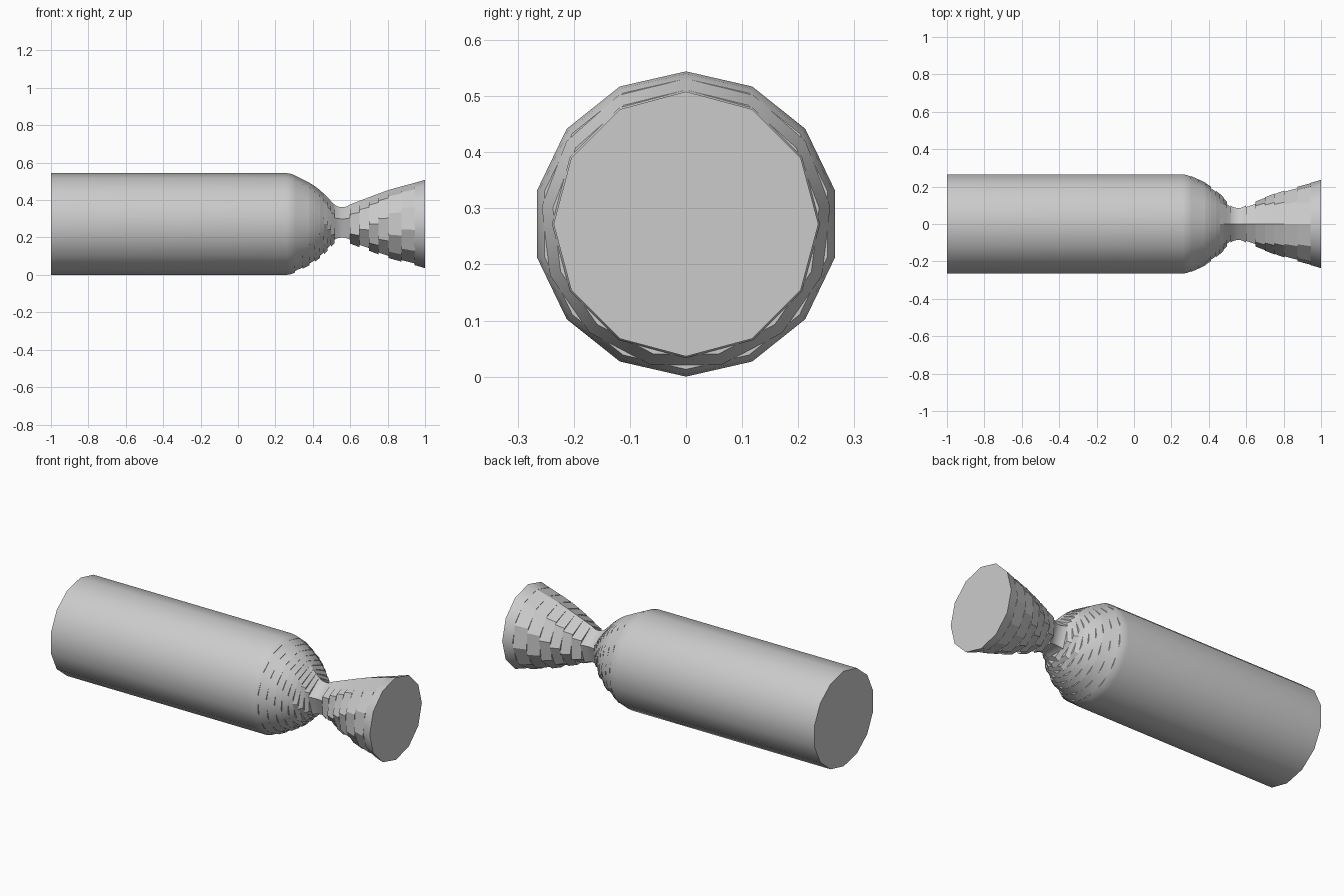
import bpy, bmesh, math

cube = bpy.data.objects.get("Cube")
if cube:
    bpy.data.objects.remove(cube)

AXIS_Z = 0.272
SIDES_PER_RADIUS = 52

grey = bpy.data.materials.new("plain_grey")
grey.use_nodes = True
colour = (0.6, 0.6, 0.6, 1)
grey.diffuse_color = colour
grey.node_tree.nodes["Principled BSDF"].inputs["Base Color"].default_value = colour

# Profiles as (x, radius) along the axis
tank = [(-1, .272), (.26, .272), (.285, .268), (.305, .259)]
dome = [(.305, .259), (.345, .239), (.383, .220), (.412, .201), (.438, .181),
        (.459, .162), (.478, .143), (.496, .124), (.515, .105)]
throat = [(.515, .105), (.53, .095), (.55, .09), (.57, .09), (.585, .096), (.6, .105)]
bell = [(.6, .105), (.65, .124), (.7, .143), (.75, .162), (.805, .182),
        (.873, .201), (.945, .220), (1, .236)]


def section(name, points):
    """Closed turned segment, its side count following its mean radius."""
    mean = sum(r for x, r in points) / len(points)
    n = round(mean * SIDES_PER_RADIUS)
    bm = bmesh.new()
    rings = []
    for x, r in points:
        angles = [math.tau * i / n for i in range(n)]
        rings.append([bm.verts.new((x, r * math.sin(a), AXIS_Z + r * math.cos(a)))
                      for a in angles])
    for a, b in zip(rings, rings[1:]):
        for i in range(n):
            j = (i + 1) % n
            bm.faces.new((a[i], a[j], b[j], b[i]))
    bm.faces.new(rings[0])
    bm.faces.new(rings[-1])
    bmesh.ops.recalc_face_normals(bm, faces=bm.faces)
    mesh = bpy.data.meshes.new(name)
    bm.to_mesh(mesh)
    bm.free()
    mesh.materials.append(grey)
    obj = bpy.data.objects.new(name, mesh)
    bpy.context.collection.objects.link(obj)
    bpy.ops.object.select_all(action="DESELECT")
    obj.select_set(True)
    bpy.context.view_layer.objects.active = obj
    bpy.ops.object.shade_smooth_by_angle(angle=math.radians(30.5))


# Tank body and throat are single segments
section("tank_body", tank)
section("throat", throat)

# Dome and bell step through one side count per segment
for name, profile in (("dome_step", dome), ("nozzle_step", bell)):
    for k, pair in enumerate(zip(profile, profile[1:]), 1):
        section(f"{name}_{k}", pair)
